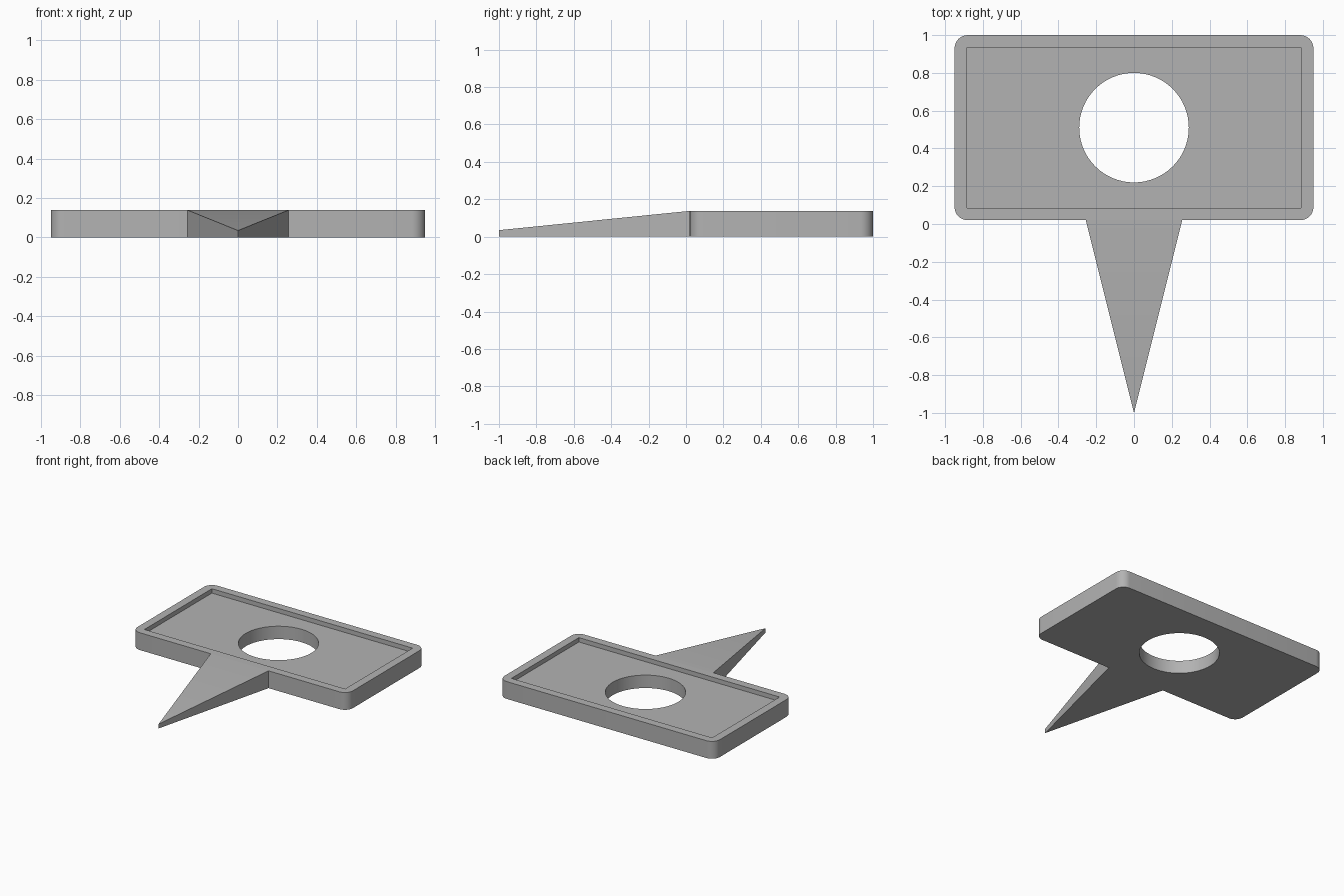
import bpy, bmesh, math

cube = bpy.data.objects.get("Cube")
if cube:
    bpy.data.objects.remove(cube, do_unlink=True)

grey = bpy.data.materials.new("plain_grey")
grey.use_nodes = True
colour = (0.45, 0.45, 0.45, 1)
grey.diffuse_color = colour
grey.node_tree.nodes["Principled BSDF"].inputs["Base Color"].default_value = colour

HEIGHT, FRONT, BACK, HALF_W = 0.138, 0.02, 1.0, 0.95
RIM, RECESS, HOLE_R = 0.065, 0.035, 0.29
MID = (FRONT + BACK) / 2


def prism(name, outline, z0, z1):
    """Extrude a counter-clockwise outline from z0 up to z1."""
    bm = bmesh.new()
    low = [bm.verts.new((x, y, z0)) for x, y in outline]
    high = [bm.verts.new((x, y, z1)) for x, y in outline]
    bm.faces.new(low[::-1])
    bm.faces.new(high)
    for i in range(len(low)):
        j = (i + 1) % len(low)
        bm.faces.new((low[i], low[j], high[j], high[i]))
    mesh = bpy.data.meshes.new(name)
    bm.to_mesh(mesh)
    bm.free()
    mesh.materials.append(grey)
    ob = bpy.data.objects.new(name, mesh)
    bpy.context.collection.objects.link(ob)
    return ob


def arc(cx, cy, r, start, sweep, steps):
    return [(cx + r * math.cos(math.radians(start + sweep * i / steps)),
             cy + r * math.sin(math.radians(start + sweep * i / steps)))
            for i in range(steps + 1)]


def combine(target, tool, operation):
    mod = target.modifiers.new(tool.name, 'BOOLEAN')
    mod.object, mod.operation, mod.solver = tool, operation, 'EXACT'
    bpy.context.view_layer.objects.active = target
    bpy.ops.object.modifier_apply(modifier=mod.name)
    bpy.data.objects.remove(tool, do_unlink=True)


# Rounded rectangular plate
r = 0.07
corners = [(1, BACK - r, 0), (-1, BACK - r, 90), (-1, FRONT + r, 180), (1, FRONT + r, 270)]
outline = []
for side, y, start in corners:
    outline += arc(side * (HALF_W - r), y, r, start, 90, 8)
plate = prism("plate_with_spike", outline, 0, HEIGHT)

# Tapered spike, flush with the plate at its root and thin at the tip
spike = prism("spike", [(-0.255, FRONT), (0, -1), (0.255, FRONT)], 0, HEIGHT)
for v in spike.data.vertices:
    if v.co.y < -0.5 and v.co.z > 0.01:
        v.co.z = 0.035
combine(plate, spike, 'UNION')

# Shallow square-cornered recess in the top
w, y0, y1 = HALF_W - RIM, FRONT + RIM, BACK - RIM
recess = prism("recess", [(-w, y0), (w, y0), (w, y1), (-w, y1)], HEIGHT - RECESS, HEIGHT + 0.1)
combine(plate, recess, 'DIFFERENCE')

# Round through hole
hole = prism("hole", arc(0, MID, HOLE_R, 0, 360, 64)[:-1], -0.1, HEIGHT + 0.1)
combine(plate, hole, 'DIFFERENCE')

# Smooth the curved walls, keep the edges crisp
bpy.ops.object.select_all(action='DESELECT')
plate.select_set(True)
bpy.context.view_layer.objects.active = plate
bpy.ops.object.shade_smooth_by_angle(angle=math.radians(25))
